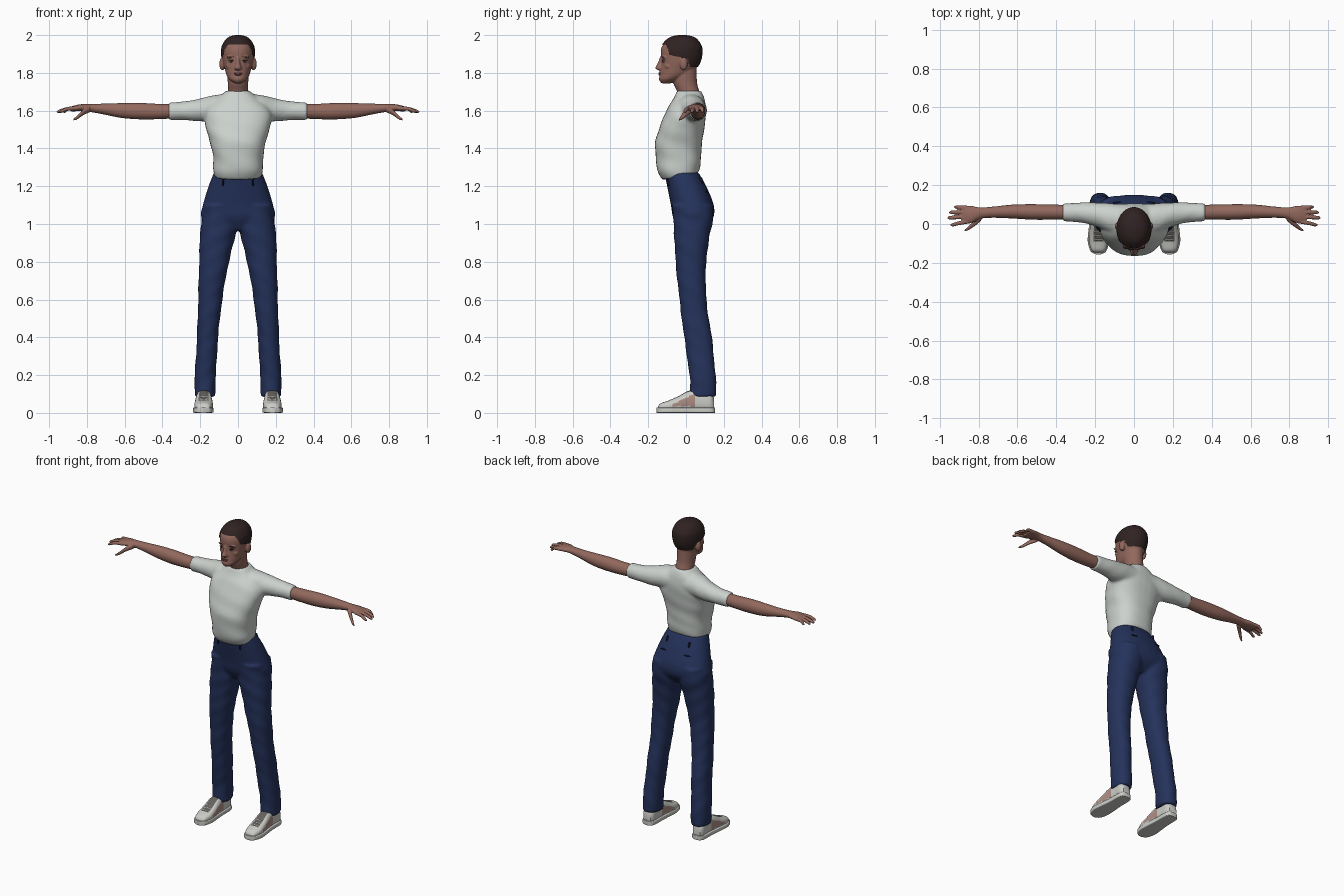
import bpy
import bmesh
from math import sin, cos, pi
from mathutils import Vector, Matrix

cube = bpy.data.objects.get("Cube")
if cube:
    bpy.data.objects.remove(cube, do_unlink=True)


def material(name, r, g, b):
    mat = bpy.data.materials.new(name)
    mat.use_nodes = True
    mat.diffuse_color = (r, g, b, 1)
    shader = mat.node_tree.nodes["Principled BSDF"]
    shader.inputs["Base Color"].default_value = (r, g, b, 1)
    shader.inputs["Roughness"].default_value = 0.8
    return mat


skin = material("brown skin", 0.29, 0.14, 0.11)
hair_mat = material("dark brown hair", 0.03, 0.016, 0.016)
shirt_mat = material("pale grey cotton", 0.6, 0.64, 0.61)
denim = material("navy denim", 0.018, 0.032, 0.105)
seam = material("dark navy seam", 0.006, 0.01, 0.03)
white = material("off white leather", 0.6, 0.6, 0.57)
pink = material("dusty pink panel", 0.42, 0.27, 0.23)
grey = material("grey canvas", 0.13, 0.12, 0.11)
lip_mat = material("lip brown", 0.2, 0.075, 0.065)
eye_mat = material("eye white", 0.42, 0.36, 0.33)


def spline(keys, steps):
    """Smoothly interpolate rows of numbers."""
    rows = []
    last = len(keys) - 1
    for i in range(last):
        a, b, c, d = (keys[min(max(i + k, 0), last)] for k in (-1, 0, 1, 2))
        for s in range(steps):
            t = s / steps
            rows.append([q + t / 2 * (r - p + t * (2*p - 5*q + 4*r - w + t * (3*(q - r) + w - p)))
                         for p, q, r, w in zip(a, b, c, d)])
    rows.append(list(keys[-1]))
    return rows


def loft(bm, axis, keys, side=1, power=2.0, segs=32, steps=6, fold=0.0, grow=0.0):
    """Skin over rounded sections: (position, low u, high u, low v, high v)."""
    rings = []
    for t, u0, u1, v0, v1 in spline(keys, steps):
        ring = []
        for k in range(segs):
            a = 2 * pi * k / segs
            c, s = cos(a), sin(a)
            wave = 1 + fold * sin(45 * t + 2 * a) * sin(17 * t + a)
            u = (u0 + u1) / 2 + ((u1 - u0) / 2 + grow) * wave * abs(c) ** (2 / power) * (1 if c > 0 else -1)
            v = (v0 + v1) / 2 + ((v1 - v0) / 2 + grow) * wave * abs(s) ** (2 / power) * (1 if s > 0 else -1)
            x, y, z = {"x": (t, u, v), "y": (u, t, v), "z": (u, v, t)}[axis]
            ring.append(bm.verts.new((x * side, y, z)))
        rings.append(ring)
    for lower, upper in zip(rings, rings[1:]):
        for k in range(segs):
            n = (k + 1) % segs
            bm.faces.new((lower[k], lower[n], upper[n], upper[k]))
    bm.faces.new(rings[0])
    bm.faces.new(rings[-1])


def ball(bm, centre, size):
    place = Matrix.Translation(centre) @ Matrix.Diagonal((*size, 1))
    bmesh.ops.create_uvsphere(bm, u_segments=20, v_segments=12, radius=1, matrix=place)


def finish(name, bm, mats, voxel=0, smooth=4, mirror=False):
    bmesh.ops.recalc_face_normals(bm, faces=bm.faces)
    mesh = bpy.data.meshes.new(name)
    bm.to_mesh(mesh)
    bm.free()
    obj = bpy.data.objects.new(name, mesh)
    bpy.context.scene.collection.objects.link(obj)
    for mat in mats:
        mesh.materials.append(mat)
    bpy.ops.object.select_all(action="DESELECT")
    obj.select_set(True)
    bpy.context.view_layer.objects.active = obj
    if voxel:
        # Fuse overlapping volumes into one soft surface
        mod = obj.modifiers.new("Fuse", "REMESH")
        mod.mode = "VOXEL"
        mod.voxel_size = voxel
        mod.use_smooth_shade = True
        mod = obj.modifiers.new("Soften", "SMOOTH")
        mod.factor = 0.5
        mod.iterations = smooth
    else:
        bpy.ops.object.shade_smooth_by_angle(angle=0.8)
    if mirror:
        obj.modifiers.new("Mirror", "MIRROR")
    return obj


# Trousers: hips and both legs
bm = bmesh.new()
loft(bm, "z", [(0.965, -.1, .1, -.03, .09), (1.03, -.192, .192, -.067, .143), (1.1, -.186, .186, -.08, .147),
               (1.2, -.156, .156, -.1, .107), (1.275, -.127, .127, -.115, .065)], power=2.3)
leg = [(.085, .122, .23, .02, .162), (.2, .117, .229, .018, .157), (.4, .105, .217, -.01, .137),
       (.6, .083, .211, -.035, .108), (.8, .048, .206, -.055, .107), (.93, .014, .201, -.062, .125),
       (1.02, .0, .195, -.067, .143), (1.1, .0, .185, -.078, .14)]
for side in (1, -1):
    loft(bm, "z", leg, side, power=2.2, fold=0.035, steps=10)
finish("trousers", bm, [denim], voxel=0.009, smooth=5)

# Belt loops and back pocket slits
bm = bmesh.new()
for x, y in ((.08, -.09), (.08, .078)):
    ball(bm, (x, y, 1.225), (.006, .012, .025))
ball(bm, (.075, .108, 1.17), (.035, .008, .004))
finish("belt_loops", bm, [seam], mirror=True)

# T-shirt: torso and short sleeves, hem dropping at the front
bm = bmesh.new()
loft(bm, "z", [(1.258, -.125, .125, -.125, .066), (1.3, -.132, .132, -.152, .075), (1.36, -.133, .133, -.159, .081),
               (1.43, -.147, .147, -.163, .086), (1.5, -.167, .167, -.145, .095), (1.56, -.178, .178, -.122, .104),
               (1.62, -.16, .16, -.093, .106), (1.665, -.11, .11, -.065, .098), (1.705, -.062, .062, -.05, .079)],
     power=2.4, fold=0.02)
sleeve = [(.04, -.06, .102, 1.55, 1.69), (.12, -.045, .107, 1.54, 1.683), (.2, -.012, .11, 1.543, 1.664),
          (.28, .008, .11, 1.55, 1.65), (.368, .014, .106, 1.55, 1.643)]
for side in (1, -1):
    loft(bm, "x", sleeve, side, fold=0.02)
for v in bm.verts:
    v.co.z += 0.2 * v.co.y * max(0, 1.4 - v.co.z) / 0.14
finish("shirt", bm, [shirt_mat], voxel=0.009, smooth=4)

# Arms with palms, fingers and thumbs
bm = bmesh.new()
loft(bm, "x", [(.33, .022, .098, 1.56, 1.635), (.42, .022, .1, 1.555, 1.636), (.52, .022, .102, 1.554, 1.641),
               (.62, .028, .1, 1.562, 1.64), (.72, .032, .09, 1.582, 1.637), (.79, .027, .085, 1.594, 1.636),
               (.84, .004, .094, 1.597, 1.633), (.885, .004, .095, 1.596, 1.622)])
# Each finger: root y, tip x, tip y
for root, reach, tip in ((.013, .945, -.004), (.038, .96, .032), (.061, .952, .06), (.083, .927, .087)):
    path = [(.85, root, 1.613, .011), (.9, (root + tip) / 2, 1.61, .0105),
            (reach - .012, tip, 1.597, .009), (reach, tip, 1.593, .004)]
    loft(bm, "x", [(x, y - r, y + r, z - r, z + r) for x, y, z, r in path], segs=16)
thumb = [(.785, .035, 1.608, .017), (.82, .004, 1.59, .015), (.85, -.02, 1.565, .011), (.872, -.034, 1.552, .005)]
loft(bm, "x", [(x, y - r, y + r, z - r, z + r) for x, y, z, r in thumb], segs=16)
finish("arms_and_hands", bm, [skin], voxel=0.004, smooth=3, mirror=True)

# Head, neck, nose and ears
skull = [(1.745, -.02, .02, -.13, -.08), (1.765, -.046, .046, -.143, -.03), (1.79, -.061, .061, -.139, .02),
         (1.82, -.07, .07, -.135, .05), (1.85, -.078, .078, -.132, .069), (1.88, -.083, .083, -.132, .079),
         (1.91, -.085, .085, -.134, .082), (1.94, -.081, .081, -.127, .079), (1.97, -.064, .064, -.103, .06),
         (1.988, -.042, .042, -.075, .036), (1.997, -.01, .01, -.035, -.005)]
bm = bmesh.new()
loft(bm, "z", skull)
loft(bm, "z", [(1.64, -.065, .065, -.035, .075), (1.7, -.055, .055, -.047, .07), (1.74, -.054, .054, -.065, .06),
               (1.79, -.056, .056, -.075, .056), (1.85, -.055, .055, -.07, .055)])
loft(bm, "z", [(1.812, -.012, .012, -.142, -.11), (1.825, -.02, .02, -.163, -.11),
               (1.85, -.012, .012, -.151, -.11), (1.885, -.009, .009, -.137, -.11)], segs=16)
for x in (-1, 1):
    ball(bm, (x * .083, -.012, 1.848), (.016, .021, .035))
    ball(bm, (x * .034, -.112, 1.882), (.026, .016, .009))
    ball(bm, (x * .045, -.092, 1.835), (.02, .02, .016))
ball(bm, (0, -.128, 1.796), (.024, .016, .014))
finish("head", bm, [skin], voxel=0.0045, smooth=3)


# Cropped hair: outer skull shell trimmed along the hairline
def hairline(y):
    line = [(-.2, 1.952), (-.105, 1.95), (-.085, 1.895), (-.04, 1.884), (.008, 1.875), (.022, 1.832), (.2, 1.828)]
    for (y0, z0), (y1, z1) in zip(line, line[1:]):
        if y <= y1:
            return z0 + (z1 - z0) * (y - y0) / (y1 - y0)


bm = bmesh.new()
loft(bm, "z", skull, segs=96, steps=10, grow=0.005)
for v in bm.verts:
    v.co.z += max(0, v.co.z - 1.9) * 0.035
low = [f for f in bm.faces if f.calc_center_median().z < hairline(f.calc_center_median().y)]
bmesh.ops.delete(bm, geom=low, context="FACES")
finish("hair", bm, [hair_mat])

# Face details
bm = bmesh.new()
ball(bm, (.034, -.1175, 1.861), (.015, .008, .006))
finish("eyes", bm, [eye_mat], mirror=True)
bm = bmesh.new()
ball(bm, (.034, -.1215, 1.861), (.0065, .0055, .006))
ball(bm, (.034, -.119, 1.867), (.017, .009, .0025))
ball(bm, (.036, -.121, 1.885), (.02, .0085, .003))
finish("irises_and_brows", bm, [hair_mat], mirror=True)
bm = bmesh.new()
ball(bm, (0, -.137, 1.799), (.022, .009, .004))
ball(bm, (0, -.137, 1.791), (.019, .009, .005))
finish("lips", bm, [lip_mat])

# Shoe uppers: pink side panels and grey tongue on white
bm = bmesh.new()
loft(bm, "y", [(-.15, .165, .2, .01, .025), (-.135, .147, .219, .005, .05), (-.09, .134, .231, .005, .066),
               (-.04, .134, .229, .005, .088), (.01, .138, .224, .005, .115), (.07, .14, .22, .005, .125),
               (.125, .142, .22, .005, .115), (.147, .155, .207, .01, .08)], power=2.6, segs=40, steps=8)
for f in bm.faces:
    c = f.calc_center_median()
    across = abs(c.x - .182)
    if -.09 < c.y < .04 and across < .024 and c.z > .04:
        f.material_index = 2
    elif -.07 < c.y < .05 and .035 < c.z < .08 + c.y / 2:
        f.material_index = 1
finish("shoe_uppers", bm, [white, pink, grey], mirror=True)

# Shoe soles
bm = bmesh.new()
outline = [(-.156, .17, .195), (-.14, .143, .223), (-.09, .129, .238), (-.03, .131, .234),
           (.04, .136, .226), (.12, .138, .224), (.148, .15, .212), (.154, .17, .19)]
loft(bm, "y", [(y, a, b, 0, .029) for y, a, b in outline], power=7, segs=40)
finish("shoe_soles", bm, [white], mirror=True)

# Laces
bm = bmesh.new()
for i in range(5):
    ball(bm, (.182, -.08 + i * .02, .066 + i * .0085), (.026, .005, .006))
finish("laces", bm, [white], mirror=True)
